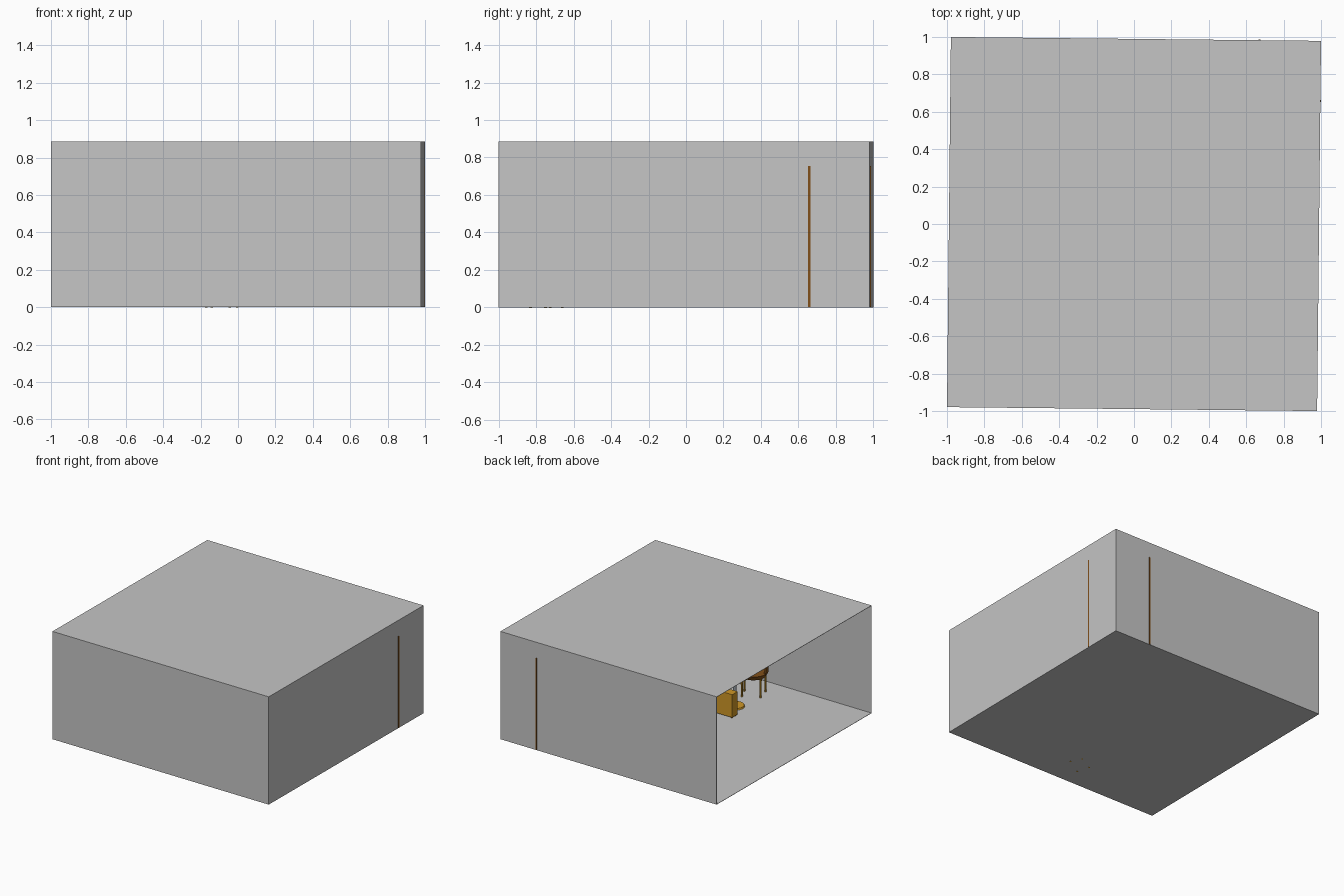
import bpy, bmesh, math
from mathutils import Vector

if "Cube" in bpy.data.objects:
    bpy.data.objects.remove(bpy.data.objects["Cube"])


def material(name, r, g, b):
    m = bpy.data.materials.new(name)
    m.diffuse_color = (r, g, b, 1)
    m.use_nodes = True
    m.node_tree.nodes["Principled BSDF"].inputs["Base Color"].default_value = m.diffuse_color
    return m


GREY = material("wall grey", 0.56, 0.56, 0.56)
GOLD = material("golden wood", 0.62, 0.31, 0.02)
BROWN = material("dark wood", 0.22, 0.08, 0.01)
STEEL = material("steel", 0.30, 0.34, 0.38)


def finish(name, bm, mat):
    me = bpy.data.meshes.new(name)
    bm.to_mesh(me)
    bm.free()
    me.materials.append(mat)
    ob = bpy.data.objects.new(name, me)
    bpy.context.collection.objects.link(ob)
    return ob


def box(name, lo, hi, mat):
    bm = bmesh.new()
    bmesh.ops.create_cube(bm, size=1)
    for v in bm.verts:
        v.co = Vector([lo[i] if v.co[i] < 0 else hi[i] for i in range(3)])
    return finish(name, bm, mat)


def cyl(name, x, y, z0, z1, r0, r1, mat, n=20):
    bm = bmesh.new()
    bmesh.ops.create_cone(bm, cap_ends=True, segments=n, radius1=r0,
                          radius2=r1, depth=z1 - z0)
    bmesh.ops.translate(bm, verts=bm.verts, vec=(x, y, (z0 + z1) / 2))
    return finish(name, bm, mat)


# Room shell: thin box, open on the left, turned very slightly
ROT = -0.0105
H = 0.885
S = 0.9895
room = box("room_shell", (-S, -S, 0), (S, S, H), GREY)
bm = bmesh.new()
bm.from_mesh(room.data)
opening = [f for f in bm.faces if f.calc_center_median().x < -0.9]
bmesh.ops.delete(bm, geom=opening, context='FACES')
bmesh.ops.recalc_face_normals(bm, faces=bm.faces)
for f in bm.faces:
    if f.normal.dot(f.calc_center_median() - Vector((0, 0, H / 2))) < 0:
        f.normal_flip()
bm.to_mesh(room.data)
bm.free()
room.rotation_euler.z = ROT
sol = room.modifiers.new("thickness", 'SOLIDIFY')
sol.thickness = 0.004
sol.offset = -1

# Corner partition whose ends show through the back and right walls
for name, lo, hi in (("partition_side", (0.655, 0.655, 0.003), (0.667, 0.993, 0.755)),
                     ("partition_front", (0.655, 0.662, 0.003), (0.993, 0.674, 0.755))):
    box(name, lo, hi, BROWN).rotation_euler.z = ROT

# Round table on a pedestal
TX, TY = -0.10, -0.49
cyl("table_base", TX, TY, 0.004, 0.016, 0.075, 0.07, GOLD, 24)
cyl("table_column", TX, TY, 0.016, 0.25, 0.012, 0.012, STEEL, 12)
cyl("table_top", TX, TY, 0.25, 0.268, 0.11, 0.11, GOLD, 32)

# Round chair: four legs, seat and a curved back
CX, CY = -0.09, -0.745
for dx, dy in ((0.085, -0.005), (0.045, 0.085), (-0.05, -0.085), (-0.08, 0.02)):
    cyl("chair_leg", CX + dx, CY + dy, -0.002, 0.17, 0.007, 0.009, GOLD, 8)
cyl("chair_seat", CX, CY, 0.16, 0.195, 0.095, 0.112, BROWN, 28)
bm = bmesh.new()
rings = []
for i in range(15):
    a = math.pi * (1 + i / 14)
    c, s = math.cos(a), math.sin(a)
    rings.append([bm.verts.new((CX + r * c, CY + r * s, z))
                  for r, z in ((0.112, 0.19), (0.12, 0.36), (0.107, 0.36), (0.098, 0.19))])
for p, q in zip(rings, rings[1:]):
    for k in range(4):
        bm.faces.new((p[k], q[k], q[(k + 1) % 4], p[(k + 1) % 4]))
bm.faces.new(rings[0])
bm.faces.new(rings[-1][::-1])
bmesh.ops.recalc_face_normals(bm, faces=bm.faces)
finish("chair_back", bm, BROWN)

# Low wooden cabinet on small feet
box("cabinet", (-0.21, -0.37, 0.012), (0.03, -0.30, 0.20), GOLD)
for x in (-0.195, 0.015):
    for y in (-0.355, -0.315):
        cyl("cabinet_foot", x, y, 0.003, 0.014, 0.008, 0.008, BROWN, 8)
